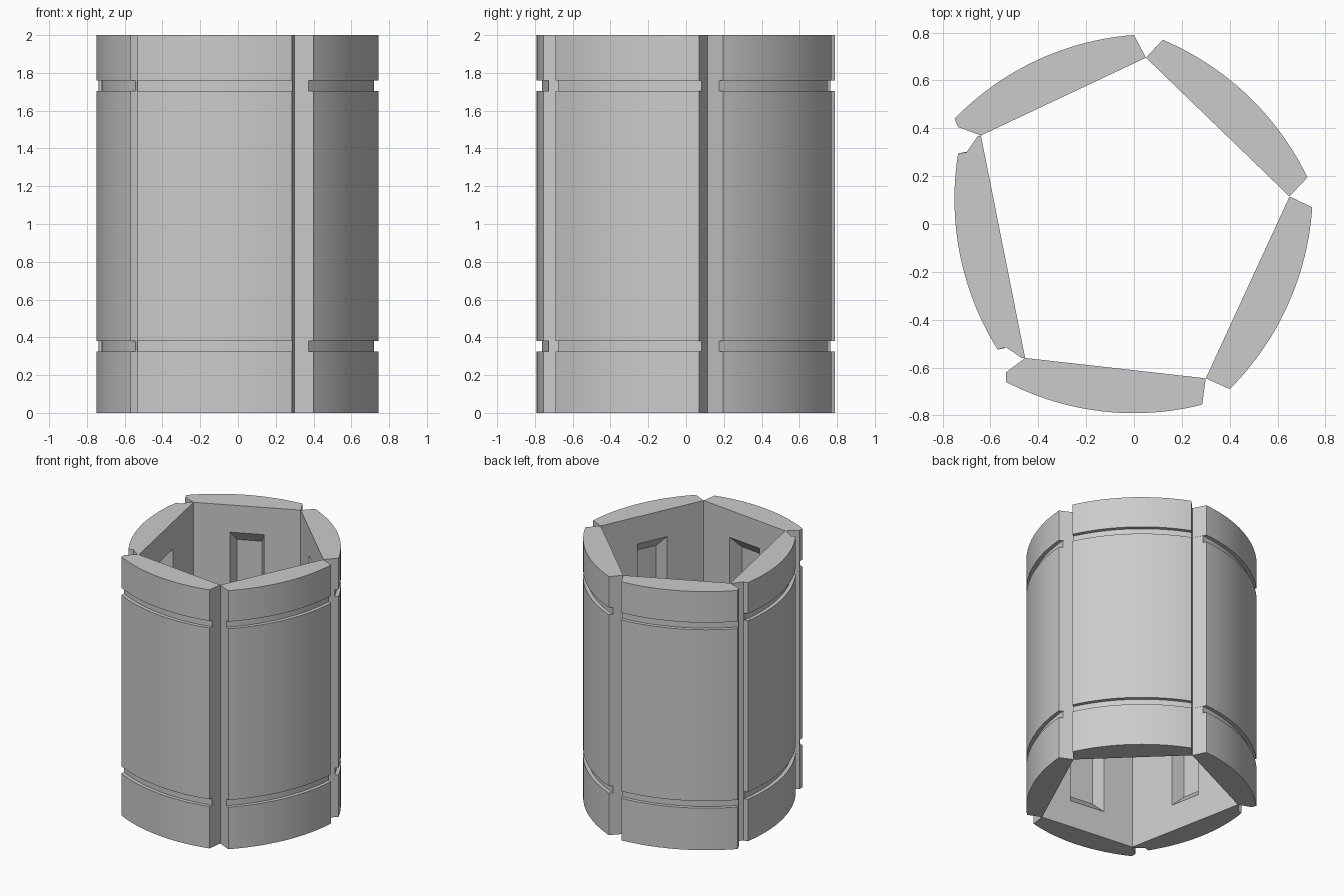
import bpy, bmesh, math
from mathutils import Vector

cube = bpy.data.objects.get("Cube")
if cube:
    bpy.data.objects.remove(cube, do_unlink=True)

grey = bpy.data.materials.new("plain grey")
grey.use_nodes = True
colour = (0.6, 0.6, 0.6, 1)
grey.diffuse_color = colour
grey.node_tree.nodes["Principled BSDF"].inputs["Base Color"].default_value = colour

HEIGHT = 2.0
BULGE = 0.076                              # rise of the outer arc over its chord
GROOVES = ((0.325, 0.38), (1.705, 1.76))
GROOVE_DEPTH = 0.028
ARC_STEPS = 24


def make_object(name, bm):
    bmesh.ops.recalc_face_normals(bm, faces=bm.faces)
    mesh = bpy.data.meshes.new(name)
    bm.to_mesh(mesh)
    bm.free()
    mesh.materials.append(grey)
    obj = bpy.data.objects.new(name, mesh)
    bpy.context.collection.objects.link(obj)
    return obj


def loft(name, rings):
    """Solid skinned through closed rings of equal point count."""
    bm = bmesh.new()
    loops = [[bm.verts.new(p) for p in ring] for ring in rings]
    n = len(loops[0])
    for low, high in zip(loops, loops[1:]):
        for i in range(n):
            j = (i + 1) % n
            bm.faces.new((low[i], low[j], high[j], high[i]))
    bm.faces.new(loops[0])
    bm.faces.new(loops[-1])
    return make_object(name, bm)


def arc(a, b):
    """Outer arc from a to b, and the outward direction of its chord."""
    a, b = Vector(a), Vector(b)
    chord = b - a
    half = chord.length / 2
    out = Vector((-chord.y, chord.x)).normalized()
    radius = (half * half + BULGE * BULGE) / (2 * BULGE)
    centre = (a + b) / 2 + out * (BULGE - radius)
    sweep = math.asin(half / radius)
    along = chord.normalized()
    points = []
    for k in range(ARC_STEPS + 1):
        t = sweep * (2 * k / ARC_STEPS - 1)
        points.append(centre + radius * (along * math.sin(t) + out * math.cos(t)))
    return points, out


def build_panel(name, start_side, end_side, pocket_half):
    # each side runs from the inner corner to the outer edge
    curve, out = arc(start_side[-1], end_side[-1])
    head = [Vector(p) for p in start_side[:-1]]
    tail = [Vector(p) for p in reversed(end_side[:-1])]
    full = head + curve + tail
    cut = head + [p - out * GROOVE_DEPTH for p in curve] + tail

    # stacked rings, stepping in at the two grooves
    levels = [(0, full)]
    for low, high in GROOVES:
        levels += [(low, full), (low, cut), (high, cut), (high, full)]
    levels.append((HEIGHT, full))
    panel = loft(name, [[(p.x, p.y, z) for p in ring] for z, ring in levels])

    # tapered pocket in the flat inner face
    a, b = Vector(start_side[0]), Vector(end_side[0])
    along = (b - a).normalized()
    normal = Vector((-along.y, along.x))
    middle = a.lerp(b, 0.5)
    rings = []
    for depth, w, h in ((-0.05, pocket_half + 0.015, 0.84), (0.1, pocket_half - 0.03, 0.69)):
        ring = []
        for sx, sz in ((-1, -1), (1, -1), (1, 1), (-1, 1)):
            p = middle + along * (sx * w) + normal * depth
            ring.append((p.x, p.y, HEIGHT / 2 + sz * h))
        rings.append(ring)
    cutter = loft("pocket_cutter", rings)
    cutter.hide_render = True
    mod = panel.modifiers.new("pocket", 'BOOLEAN')
    mod.operation = 'DIFFERENCE'
    mod.solver = 'EXACT'
    mod.object = cutter
    bpy.ops.object.select_all(action='DESELECT')
    bpy.context.view_layer.objects.active = panel
    panel.select_set(True)
    bpy.ops.object.modifier_apply(modifier=mod.name)
    bpy.data.objects.remove(cutter, do_unlink=True)
    bpy.ops.object.shade_smooth_by_angle(angle=math.radians(25))


# shared inner corners of the five-sided core
back, left, front = (0.05, 0.695), (0.65, 0.115), (0.30, -0.645)
right_front, right_back = (-0.455, -0.56), (-0.64, 0.37)

build_panel("back_left_panel", [back, (0.12, 0.77)], [left, (0.725, 0.195)], 0.12)
build_panel("front_left_panel", [left, (0.745, 0.07)], [front, (0.40, -0.69)], 0.12)
build_panel("front_panel", [front, (0.285, -0.755)],
            [right_front, (-0.535, -0.62), (-0.535, -0.66)], 0.14)
build_panel("right_panel",
            [right_front, (-0.47, -0.56), (-0.535, -0.515), (-0.57, -0.525)],
            [right_back, (-0.655, 0.365), (-0.70, 0.30), (-0.735, 0.295)], 0.12)
build_panel("back_right_panel", [right_back, (-0.735, 0.405), (-0.75, 0.44)],
            [back, (0.0, 0.79)], 0.12)
